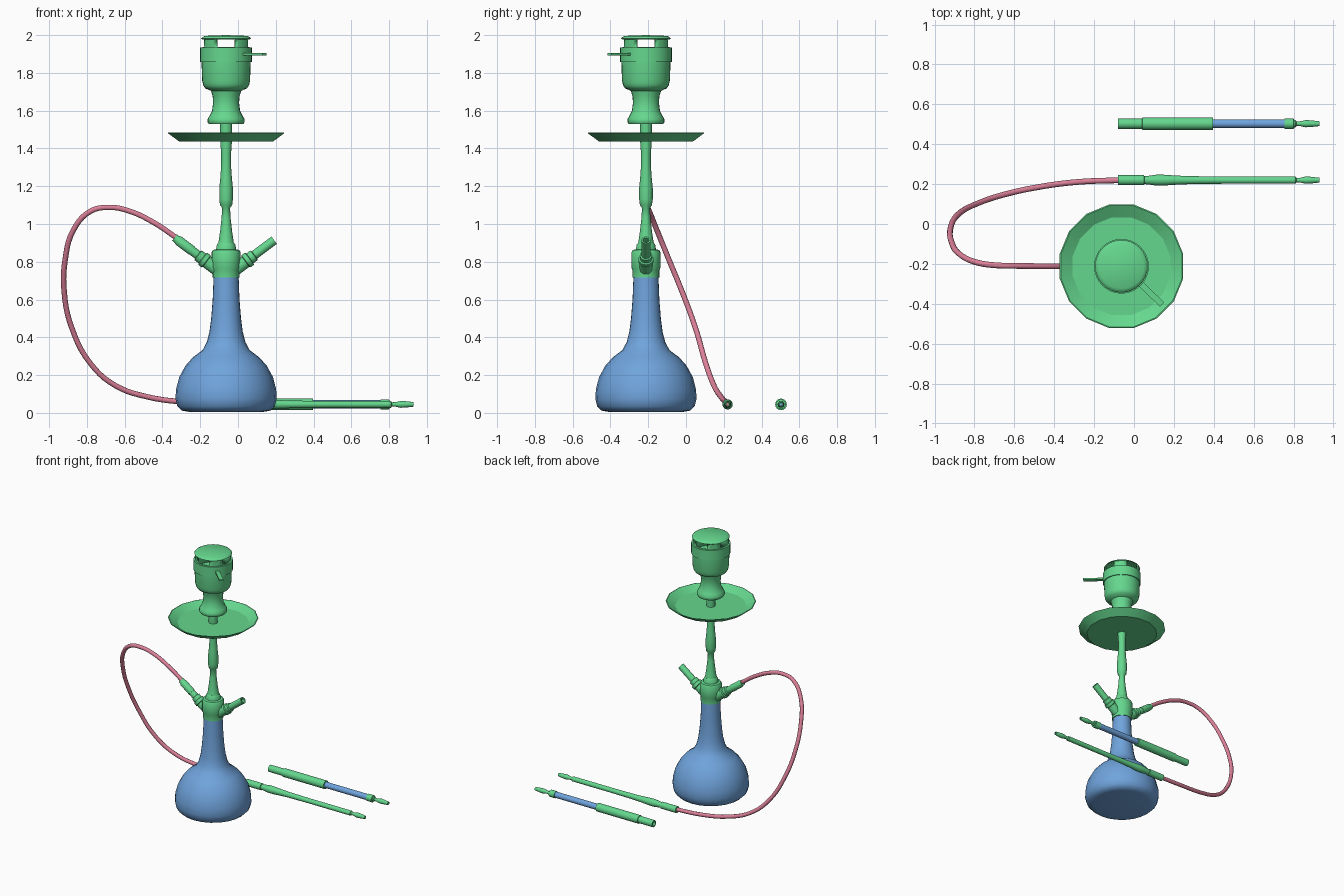
import bpy, bmesh, math
from mathutils import Vector, Matrix


def material(name, rgb):
    m = bpy.data.materials.new(name)
    m.diffuse_color = (*rgb, 1)
    return m


GREEN = material("green_metal", (0.13, 0.68, 0.27))
BLUE = material("blue_glass", (0.16, 0.37, 0.72))
PINK = material("pink_hose", (0.72, 0.22, 0.32))
CX, CY = -0.063, -0.212          # axis of the upright body
X_AXIS = Vector((1, 0, 0))


def finish(ob, mat, angle=40):
    ob.data.materials.append(mat)
    bpy.ops.object.select_all(action='DESELECT')
    ob.select_set(True)
    bpy.context.view_layer.objects.active = ob
    bpy.ops.object.shade_smooth_by_angle(angle=math.radians(angle))
    return ob


def lathe(name, profile, mat, origin=(CX, CY, 0), axis=(0, 0, 1), n=24,
          phase=0.0, skip=None, angle=40):
    """Revolve (radius, height) points about an axis; skip(height, theta) leaves holes."""
    bm = bmesh.new()
    rings = []
    for r, h in profile:
        if r == 0:
            rings.append([bm.verts.new((0, 0, h))] * n)
        else:
            rings.append([bm.verts.new((r * math.cos(a), r * math.sin(a), h))
                          for a in (2 * math.pi * (i + phase) / n for i in range(n))])
    for k in range(len(rings) - 1):
        a, b = rings[k], rings[k + 1]
        mid = (profile[k][1] + profile[k + 1][1]) / 2
        for i in range(n):
            j = (i + 1) % n
            if skip and skip(mid, 2 * math.pi * (i + 0.5 + phase) / n):
                continue
            quad = list(dict.fromkeys((a[i], a[j], b[j], b[i])))
            bm.faces.new(quad)
    bmesh.ops.recalc_face_normals(bm, faces=bm.faces)
    rot = Vector((0, 0, 1)).rotation_difference(Vector(axis)).to_matrix().to_4x4()
    bm.transform(Matrix.Translation(origin) @ rot)
    me = bpy.data.meshes.new(name)
    bm.to_mesh(me)
    bm.free()
    ob = bpy.data.objects.new(name, me)
    bpy.context.collection.objects.link(ob)
    return finish(ob, mat, angle)


# Glass water base
lathe("glass_base", [(0, 0.006), (0.20, 0.006), (0.235, 0.012), (0.258, 0.035), (0.268, 0.075),
                     (0.265, 0.125), (0.248, 0.19), (0.215, 0.25), (0.175, 0.295), (0.125, 0.332),
                     (0.102, 0.375), (0.088, 0.43), (0.079, 0.50), (0.071, 0.60), (0.066, 0.725),
                     (0, 0.725)], BLUE)

# Hub and central stem
lathe("hub", [(0, 0.717), (0.071, 0.717), (0.071, 0.755), (0.077, 0.77), (0.077, 0.85),
              (0.070, 0.862), (0.053, 0.866), (0.049, 0.89), (0.042, 0.90), (0, 0.90)], GREEN)
lathe("stem", [(0, 0.885), (0.046, 0.885), (0.040, 0.905), (0.032, 0.96), (0.024, 1.03), (0.021, 1.085),
               (0.032, 1.10), (0.036, 1.13), (0.036, 1.19), (0.031, 1.24), (0.026, 1.31),
               (0.026, 1.37), (0.031, 1.44), (0.031, 1.54), (0, 1.54)], GREEN, n=20)

# Ash plate, low-poly rim
lathe("ash_plate", [(0.028, 1.438), (0.255, 1.438), (0.316, 1.482), (0.310, 1.484),
                    (0.250, 1.448), (0.028, 1.448)], GREEN, n=16, phase=0.5, angle=20)

# Tobacco bowl
lathe("bowl", [(0.03, 1.53), (0.092, 1.53), (0.098, 1.54), (0.098, 1.555), (0.088, 1.572), (0.074, 1.60),
               (0.069, 1.64), (0.071, 1.675), (0.080, 1.705), (0.11, 1.718), (0.122, 1.735),
               (0.125, 1.76), (0, 1.76)], GREEN)


# Heat cap: lower cup, collar ring, lid with four windows
def window(h, theta):
    quarter = round(theta / (math.pi / 2)) * math.pi / 2
    return 1.94 < h < 1.976 and abs(theta - quarter) < math.radians(22)


lathe("heat_cup", [(0, 1.74), (0.122, 1.74), (0.127, 1.76), (0.130, 1.858), (0, 1.858)], GREEN, n=32)
lathe("heat_collar", [(0.120, 1.858), (0.137, 1.858), (0.137, 1.935), (0.120, 1.935)], GREEN, n=32)
lid = lathe("vented_lid", [(0.125, 1.856), (0.125, 1.937), (0.127, 1.978), (0.132, 1.981), (0.127, 1.988),
                           (0.112, 1.996), (0, 2.0)], GREEN, n=32, skip=window)
wall = lid.modifiers.new("wall", 'SOLIDIFY')
wall.thickness = 0.008

# Flat lever on the heat cap
bpy.ops.mesh.primitive_cube_add(size=1, location=(CX + 0.150, CY - 0.140, 1.898),
                                rotation=(0, 0, math.radians(-44)))
lever = bpy.context.object
lever.name = "lid_lever"
lever.scale = (0.15, 0.03, 0.012)
finish(lever, GREEN)

# Mirrored hose ports
for side, label in ((-1, "left"), (1, "right")):
    lathe(label + "_port", [(0, 0), (0.034, 0), (0.034, 0.072), (0.040, 0.076), (0.040, 0.098), (0.032, 0.102),
                            (0.032, 0.128), (0.024, 0.132), (0.024, 0.262), (0.016, 0.262), (0.016, 0.14),
                            (0, 0.14)], GREEN, origin=(CX + side * 0.045, CY, 0.757),
          axis=(side * 0.80, 0, 0.60), n=20)
lathe("hose_connector", [(0, 0.17), (0.026, 0.17), (0.026, 0.26), (0.021, 0.27), (0.021, 0.285), (0, 0.285)],
      GREEN, origin=(CX - 0.045, CY, 0.757), axis=(-0.80, 0, 0.60), n=20)

# Flexible hose
path = [(-0.31, -0.212, 0.916), (-0.45, -0.212, 1.01), (-0.58, -0.21, 1.07), (-0.68, -0.208, 1.088),
        (-0.78, -0.195, 1.068), (-0.87, -0.155, 0.97), (-0.915, -0.09, 0.81), (-0.92, -0.02, 0.64),
        (-0.88, 0.05, 0.45), (-0.78, 0.105, 0.26), (-0.65, 0.148, 0.145), (-0.48, 0.185, 0.085),
        (-0.28, 0.211, 0.057), (-0.06, 0.220, 0.045)]
cu = bpy.data.curves.new("hose", 'CURVE')
cu.dimensions = '3D'
cu.bevel_depth = 0.0145
cu.bevel_resolution = 3
cu.resolution_u = 5
cu.use_fill_caps = True
sp = cu.splines.new('BEZIER')
sp.bezier_points.add(len(path) - 1)
for bp, p in zip(sp.bezier_points, path):
    bp.co = p
    bp.handle_left_type = bp.handle_right_type = 'AUTO'
hose = bpy.data.objects.new("hose", cu)
bpy.context.collection.objects.link(hose)
cu.materials.append(PINK)

# Mouthpieces lying on the ground
TIP = [(0.018, 0.81), (0.011, 0.815), (0.012, 0.835), (0.018, 0.86), (0.017, 0.885), (0.012, 0.93),
       (0.007, 0.93), (0.007, 0.80)]
A, B = (0, 0.22, 0.045), (0, 0.503, 0.045)
lathe("hose_handle", [(0.012, -0.06), (0.012, -0.08), (0.025, -0.08), (0.025, 0.05), (0.020, 0.052),
                      (0.022, 0.075), (0.027, 0.11), (0.027, 0.15), (0.023, 0.21), (0.020, 0.28),
                      (0.018, 0.45), (0.018, 0.80)] + TIP, GREEN, A, X_AXIS, n=16)
lathe("spare_grip", [(0, 0.0), (0.015, 0.0), (0.015, -0.08), (0.026, -0.08), (0.026, 0.04), (0.031, 0.042),
                     (0.031, 0.397), (0, 0.397)], GREEN, B, X_AXIS, n=16)
lathe("spare_tube", [(0, 0.39), (0.022, 0.39), (0.022, 0.76), (0, 0.76)], BLUE, B, X_AXIS, n=16)
lathe("spare_tip", [(0, 0.755), (0.026, 0.755), (0.026, 0.80), (0.018, 0.803)] + TIP, GREEN, B, X_AXIS, n=16)
